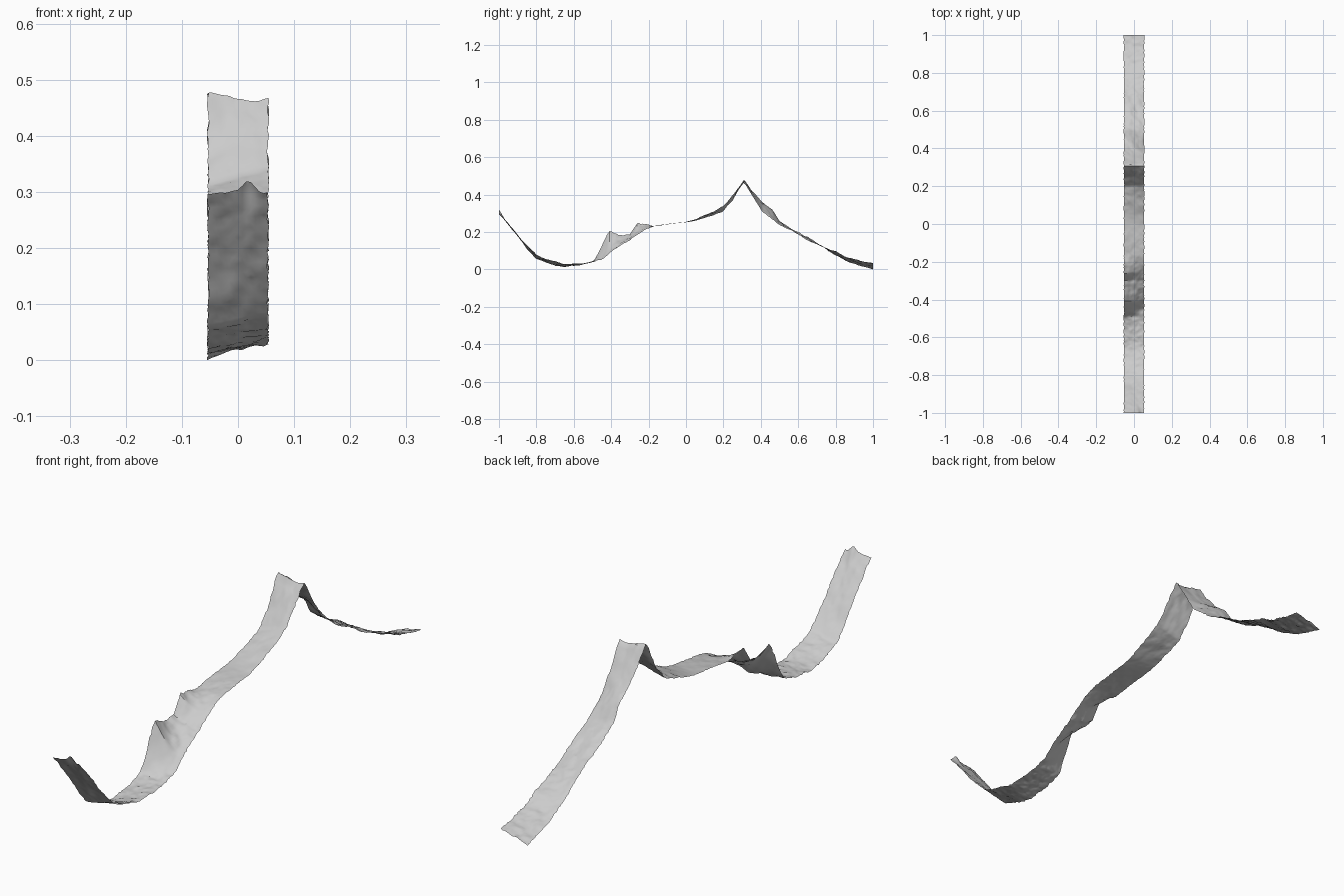
import bpy, bmesh, math, random
from mathutils import noise, Vector

random.seed(4)
HALF_W = 0.0535
ROWS, COLS = 260, 14

# Profile stations: y, height of the left edge, height of the right edge
STATIONS = [
    (-1.00, 0.300, 0.303), (-0.95, 0.243, 0.246), (-0.90, 0.180, 0.188),
    (-0.85, 0.112, 0.132), (-0.80, 0.058, 0.083), (-0.75, 0.042, 0.058),
    (-0.70, 0.020, 0.046), (-0.65, 0.015, 0.032), (-0.60, 0.022, 0.032),
    (-0.55, 0.028, 0.035), (-0.49, 0.050, 0.044), (-0.45, 0.130, 0.053),
    (-0.41, 0.213, 0.090), (-0.35, 0.183, 0.130), (-0.30, 0.190, 0.160),
    (-0.26, 0.250, 0.188), (-0.22, 0.243, 0.213), (-0.17, 0.234, 0.234),
    (-0.08, 0.247, 0.247), (0.00, 0.254, 0.256), (0.05, 0.262, 0.270),
    (0.10, 0.278, 0.293), (0.15, 0.295, 0.312), (0.20, 0.315, 0.342),
    (0.25, 0.372, 0.402), (0.31, 0.486, 0.470), (0.35, 0.425, 0.402),
    (0.41, 0.360, 0.312), (0.46, 0.325, 0.268), (0.50, 0.262, 0.240),
    (0.57, 0.215, 0.208), (0.65, 0.176, 0.160), (0.74, 0.117, 0.119),
    (0.80, 0.078, 0.100), (0.85, 0.050, 0.072), (0.92, 0.026, 0.050),
    (1.00, 0.006, 0.036),
]


def edge_heights(y):
    for a, b in zip(STATIONS, STATIONS[1:]):
        if y <= b[0]:
            t = (y - a[0]) / (b[0] - a[0])
            return a[1] + (b[1] - a[1]) * t, a[2] + (b[2] - a[2]) * t
    return STATIONS[-1][1:]


def bell(v, centre, width):
    return math.exp(-((v - centre) / width) ** 2)


def height(x, y):
    u = (x + HALF_W) / (2 * HALF_W)
    left, right = edge_heights(y)
    z = left + (right - left) * u
    arch = 4 * u * (1 - u)
    # hollow beside the two outcrops, ledge behind the ridge, front edge bump
    z -= arch * (0.018 * bell(y, -0.41, 0.06) + 0.012 * bell(y, -0.26, 0.05))
    z += arch * 0.010 * bell(y, 0.44, 0.06)
    z -= arch * 0.006 * bell(y, 0.31, 0.04)
    z += 0.02 * bell(y, -1, 0.03) * bell(x, 0.017, 0.014)
    # rock roughness, calmer on the smooth central slope
    calm = 1 - 0.8 * bell(y, 0.0, 0.15)
    z += calm * 0.005 * noise.fractal(Vector((x * 28, y * 28, 2.0)), 0.8, 2.0, 4)
    return z


# Terrain strip: a heightfield with ragged long edges
bm = bmesh.new()
grid = []
for j in range(ROWS + 1):
    y = -1 + 2 * j / ROWS
    row = []
    for i in range(COLS + 1):
        x = -HALF_W + 2 * HALF_W * i / COLS
        if i in (0, COLS):
            x += random.uniform(-0.002, 0.002)
        row.append(bm.verts.new((x, y, height(x, y))))
    grid.append(row)
for j in range(ROWS):
    for i in range(COLS):
        bm.faces.new((grid[j][i], grid[j][i + 1], grid[j + 1][i + 1], grid[j + 1][i]))
bmesh.ops.triangulate(bm, faces=bm.faces[:])

# Stand the strip on the ground
low = min(v.co.z for v in bm.verts)
bmesh.ops.translate(bm, verts=bm.verts[:], vec=(0, 0, -low))

mesh = bpy.data.meshes.new("terrain_strip")
bm.to_mesh(mesh)
bm.free()
strip = bpy.data.objects.new("terrain_strip", mesh)
bpy.context.collection.objects.link(strip)
bpy.context.view_layer.objects.active = strip
strip.select_set(True)
bpy.ops.object.shade_smooth_by_angle(angle=math.radians(35))
